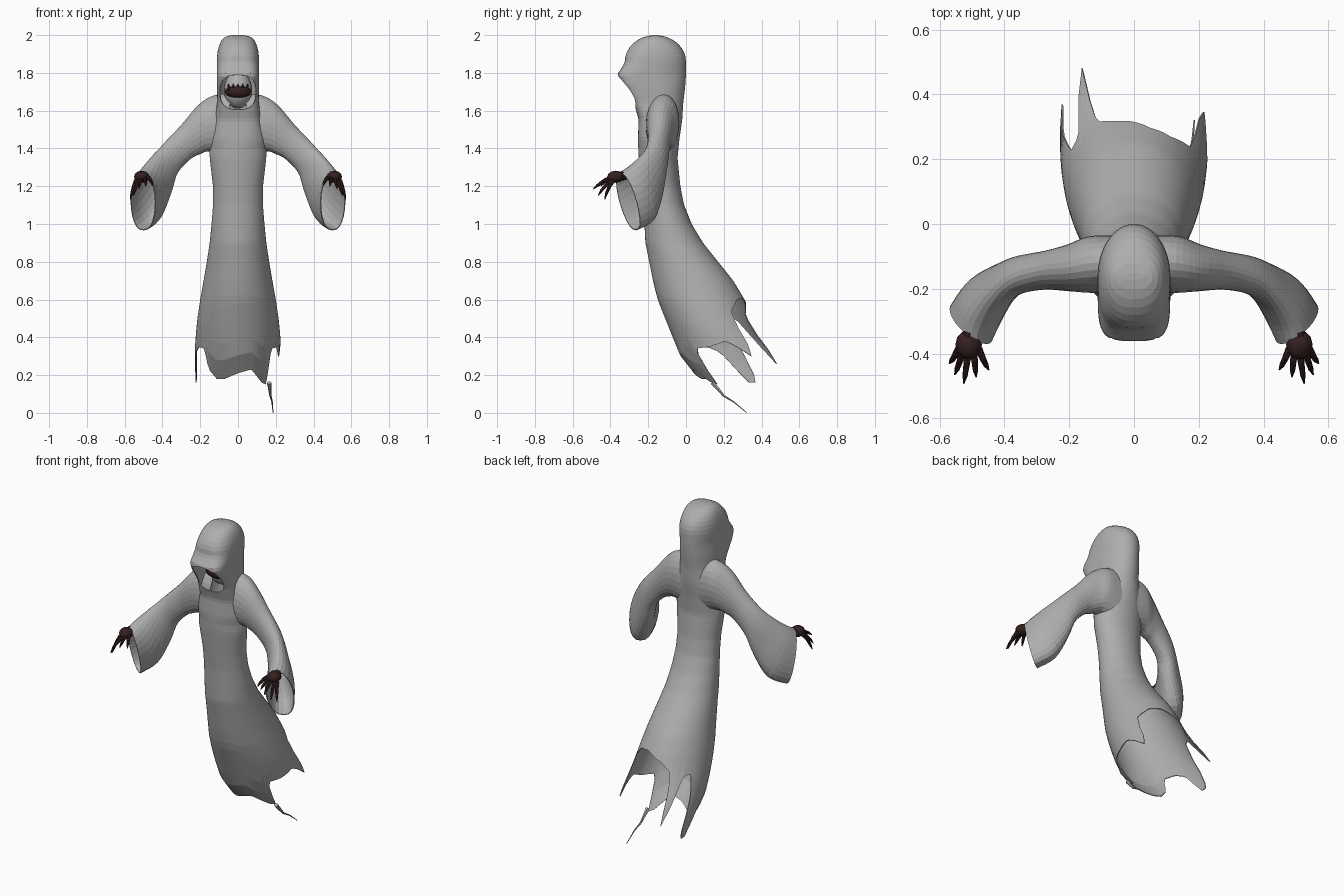
import bpy, bmesh, math
from mathutils import Vector

if "Cube" in bpy.data.objects:
    bpy.data.objects.remove(bpy.data.objects["Cube"])


def material(name, rgb):
    m = bpy.data.materials.new(name)
    m.use_nodes = True
    m.diffuse_color = (*rgb, 1)
    m.node_tree.nodes["Principled BSDF"].inputs["Base Color"].default_value = (*rgb, 1)
    return m


CLOTH = material("grey cloth", (0.42, 0.42, 0.42))
SKIN = material("dark maroon skin", (0.035, 0.014, 0.014))


def finish(bm, name, mat, thickness=0, smooth=False):
    bmesh.ops.recalc_face_normals(bm, faces=bm.faces)
    me = bpy.data.meshes.new(name)
    bm.to_mesh(me)
    bm.free()
    me.materials.append(mat)
    for p in me.polygons:
        p.use_smooth = smooth
    ob = bpy.data.objects.new(name, me)
    bpy.context.collection.objects.link(ob)
    if thickness:
        s = ob.modifiers.new("Thickness", 'SOLIDIFY')
        s.thickness, s.offset = thickness, -1


def loft(rings, cap_start=False, cap_end=False):
    bm = bmesh.new()
    rows = [[bm.verts.new(p) for p in r] for r in rings]
    n = len(rows[0])
    for a, b in zip(rows, rows[1:]):
        for i in range(n):
            j = (i + 1) % n
            bm.faces.new((a[i], a[j], b[j], b[i]))
    if cap_start:
        bm.faces.new(rows[0])
    if cap_end:
        bm.faces.new(rows[-1])
    return bm


def lookup(table, x):
    """Linear interpolation in a table sorted by its first column."""
    for a, b in zip(table, table[1:]):
        if x <= b[0]:
            t = max(0, (x - a[0]) / (b[0] - a[0]))
            return [p + (q - p) * t for p, q in zip(a[1:], b[1:])]
    return list(table[-1][1:])


def power(value, exponent):
    return math.copysign(abs(value) ** exponent, value)


# Robe and hood: height, front y, back y, half width
PROFILE = [(0, .25, .66, .22), (.2, .05, .6, .225), (.3, -.03, .54, .23),
           (.4, -.07, .44, .225), (.5, -.11, .36, .215), (.6, -.15, .31, .2),
           (.7, -.175, .25, .182), (.8, -.195, .17, .165), (.9, -.215, .09, .15),
           (1, -.22, .03, .14), (1.1, -.225, -.01, .132), (1.2, -.235, -.03, .132),
           (1.35, -.25, -.045, .15), (1.45, -.255, -.035, .15), (1.55, -.25, -.02, .125),
           (1.64, -.275, -.015, .11), (1.72, -.32, -.005, .112), (1.79, -.367, 0, .112),
           (1.83, -.337, 0, .112), (1.86, -.322, 0, .112)]
# Ragged hem: angle around the robe (0 is the left side, 90 the back), height
HEM = [(-90, .21), (-72, .23), (-56, .16), (-48, .15), (-40, .34), (-20, .35),
       (2, .38), (11, .35), (18.75, .3), (26, .36), (34, .54), (55, .6), (75, .61), (90, .59),
       (105, .57), (122, .52), (130, .36), (135, .26), (139, .36), (143, .5), (155, .5),
       (166, .36), (174, .16), (185, .16), (192, .32), (204, .35), (219, .34), (227, .23),
       (240, .18), (252, .18), (270, .21)]
# How squarely the front is rounded: height, exponent
SQUARENESS = [(1.4, 1), (1.62, .45), (1.74, .36), (1.8, .5), (1.95, .85)]
COLS = 96
HOOD_BASE, HOOD_TOP = 1.86, .14


def robe_point(deg, z):
    a = math.radians(deg)
    zl = min(z, HOOD_BASE)
    samples = [lookup(PROFILE, zl + d) for d in (-.012, 0, .012)]
    front, back, rx = (sum(c) / 3 for c in zip(*samples))
    mid, ry = (front + back) / 2, (back - front) / 2
    if z > HOOD_BASE:
        s = math.sqrt(max(0, 1 - ((z - HOOD_BASE) / HOOD_TOP) ** 2))
        ry *= s
        rx *= math.sqrt(s)
    e = lookup(SQUARENESS, z)[0] if math.sin(a) < 0 else 1
    return (rx * power(math.cos(a), e), mid + ry * power(math.sin(a), e), z)


angles = [-90 + 360 * i / COLS for i in range(COLS)]
rings = []
for k in range(9):
    z = HOOD_BASE + HOOD_TOP * math.cos(math.radians(4 + 86 * k / 8))
    rings.append([robe_point(d, z) for d in angles])
for k in range(1, 43):
    z = HOOD_BASE - .02 * k
    rings.append([robe_point(d, z) for d in angles])
z0 = z
for k in range(1, 25):
    t = k / 24
    rings.append([robe_point(d, z0 - .4 * t + (lookup(HEM, d)[0] - z0 + .4) * t ** 5)
                  for d in angles])
bm = loft(rings, cap_start=True)

# Face opening, its edge eased onto a squarish oval
OPEN_Z, OPEN_RX, OPEN_RZ = 1.698, .096, .092


def oval(p):
    return (abs(p.x / OPEN_RX) ** 2.6 + abs((p.z - OPEN_Z) / OPEN_RZ) ** 2.6) ** (1 / 2.6)


def front_y(x, z):
    """Depth of the robe's front at a given x, by bisection on the angle."""
    lo, hi = -90, 0
    for _ in range(20):
        mid = (lo + hi) / 2
        lo, hi = (mid, hi) if robe_point(mid, z)[0] < abs(x) else (lo, mid)
    return robe_point(lo, z)[1]


gone = [f for f in bm.faces
        if f.calc_center_median().y < -.17 and oval(f.calc_center_median()) < 1]
bmesh.ops.delete(bm, geom=gone, context='FACES')
for v in bm.verts:
    if v.is_boundary and v.co.z > 1.5:
        s = 1 / oval(v.co)
        x, z = v.co.x * s, OPEN_Z + (v.co.z - OPEN_Z) * s
        v.co = (x, front_y(x, z), z)
finish(bm, "hooded_robe", CLOTH, .005)


def ellipsoid(name, mat, centre, radii, seg=20):
    bm = bmesh.new()
    bmesh.ops.create_uvsphere(bm, u_segments=seg, v_segments=seg // 2, radius=1)
    for v in bm.verts:
        v.co = Vector(centre) + Vector(r * c for r, c in zip(radii, v.co))
    finish(bm, name, mat, smooth=True)


# Shadowed face with a gaping mouth
ellipsoid("face", CLOTH, (0, -.15, 1.71), (.075, .08, .1))
ellipsoid("mouth", SKIN, (0, -.215, 1.70), (.07, .03, .032))
for x in (-.05, -.025, 0, .025, .05):
    ellipsoid("mouth_fold", SKIN, (x, -.225, 1.715), (.007, .014, .028), 8)


def spline(points, steps):
    """Smooth curve through tuples of any length."""
    pts = [points[0], *points, points[-1]]
    out = []
    for p, a, b, q in zip(pts, pts[1:], pts[2:], pts[3:]):
        for k in range(steps):
            t = k / steps
            out.append([.5 * (2 * v1 + (v2 - v0) * t + (2 * v0 - 5 * v1 + 4 * v2 - v3) * t * t
                        + (3 * v1 - v0 - 3 * v2 + v3) * t ** 3)
                        for v0, v1, v2, v3 in zip(p, a, b, q)])
    return out + [list(points[-1])]


# Sleeve sections: upper point, lower point, half depth, sideways direction (x, y)
SLEEVE = [(.04, -.12, 1.69, .06, -.13, 1.36, .09, 0, 1),
          (.13, -.12, 1.68, .15, -.13, 1.385, .087, 0, 1),
          (.21, -.135, 1.63, .2, -.135, 1.37, .072, 0, 1),
          (.3, -.145, 1.525, .25, -.14, 1.345, .06, 0, 1),
          (.39, -.175, 1.43, .32, -.14, 1.27, .058, .15, 1),
          (.45, -.235, 1.36, .365, -.14, 1.16, .06, .6, .8),
          (.49, -.30, 1.305, .435, -.18, 1.02, .076, .8, .6),
          (.505, -.35, 1.275, .50, -.265, .966, .081, .82, .57)]


def sleeve_ring(s, side, n=24):
    top, low = Vector(s[0:3]), Vector(s[3:6])
    across = Vector((s[7], s[8], 0)).normalized() * s[6]
    ring = []
    for i in range(n):
        a = math.tau * i / n
        wide = power(math.sin(a), .8 if math.cos(a) < 0 else 1)
        p = (top + low) / 2 + (top - low) / 2 * math.cos(a) + across * wide
        ring.append((p.x * side, p.y, p.z))
    return ring


def tapered_tube(name, mat, path, radii, n=8):
    path = [Vector(p) for p in path]
    rings = []
    for i, p in enumerate(path):
        d = (path[min(i + 1, len(path) - 1)] - path[max(i - 1, 0)]).normalized()
        u = d.cross(Vector((0, 0, 1))).normalized()
        v = d.cross(u)
        rings.append([p + radii[i] * (u * math.cos(math.tau * k / n) + v * math.sin(math.tau * k / n))
                      for k in range(n)])
    finish(loft(rings, True, True), name, mat)


# Loose thread trailing from the hem
tapered_tube("hem_thread", CLOTH, [(.165, .14, .16), (.172, .2, .09), (.18, .25, .06), (.186, .32, .002)],
             (.012, .006, .004, .002), 6)

FINGERTIPS = [(.448, -.45, 1.2), (.487, -.472, 1.2), (.525, -.492, 1.185),
              (.553, -.465, 1.15), (.57, -.43, 1.13)]
for side, label in ((1, "left"), (-1, "right")):
    finish(loft([sleeve_ring(s, side) for s in spline(SLEEVE, 4)]), label + "_sleeve", CLOTH, .005)
    # Hand with a forearm hidden in the sleeve and clawed fingers
    palm = Vector((.51 * side, -.372, 1.25))
    tapered_tube(label + "_wrist", SKIN, [(.46 * side, -.27, 1.28), (.505 * side, -.335, 1.255), palm],
                 (.02, .025, .022))
    ellipsoid(label + "_palm", SKIN, palm, (.041, .045, .032), 12)
    for i, tip in enumerate(FINGERTIPS):
        tip = Vector((tip[0] * side, *tip[1:]))
        base = palm + Vector(((i - 2) * .015 * side, -.012, -.005 * i))
        joints = [base.lerp(tip, t) + Vector((0, -.003, lift)) for t, lift in ((.4, .009), (.75, .006))]
        tapered_tube(f"{label}_finger_{i + 1}", SKIN, [base, *joints, tip], (.012, .01, .008, .002))
